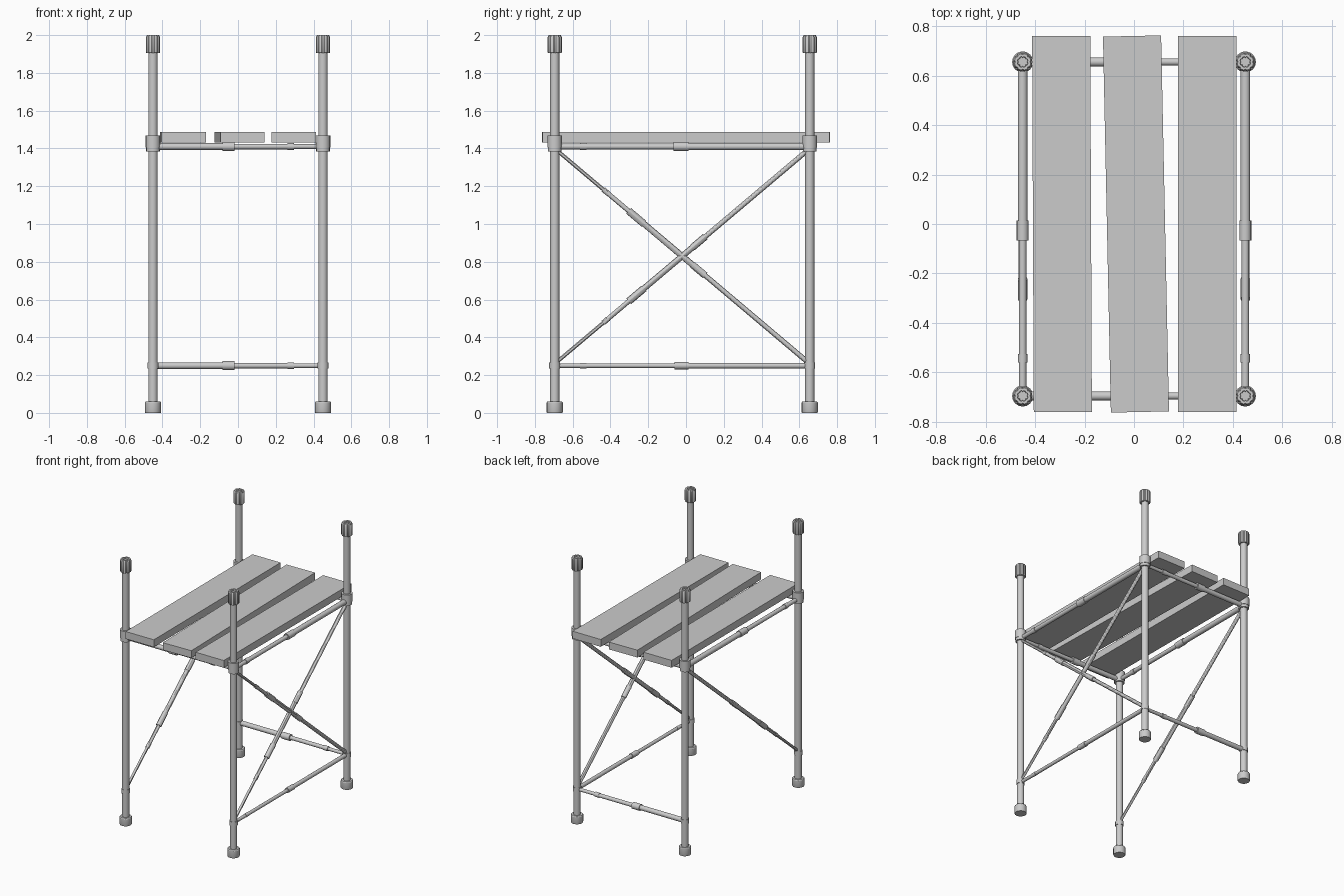
import bpy, bmesh, math
from mathutils import Vector

if "Cube" in bpy.data.objects:
    bpy.data.objects.remove(bpy.data.objects["Cube"])

X, YF, YB = 0.45, -0.695, 0.655      # post positions
Z_LOW, Z_TOP = 0.25, 1.41            # rail heights


def lathe(name, p0, p1, profile, sides=16, grooves=0):
    """Turned part from p0 to p1; profile = (fraction along axis, radius)."""
    p0, p1 = Vector(p0), Vector(p1)
    axis = p1 - p0
    rot = axis.to_track_quat('Z', 'Y')
    bm = bmesh.new()
    rings = []
    for t, r in profile:
        ring = []
        for i in range(sides):
            a = 2 * math.pi * i / sides
            k = r - (0.004 if grooves and i % grooves == 0 else 0)
            ring.append(bm.verts.new(p0 + axis * t + rot @ Vector((k * math.cos(a), k * math.sin(a), 0))))
        rings.append(ring)
    for a, b in zip(rings, rings[1:]):
        for i in range(sides):
            j = (i + 1) % sides
            bm.faces.new((a[i], a[j], b[j], b[i]))
    bm.faces.new(rings[0][::-1])
    bm.faces.new(rings[-1])
    bmesh.ops.recalc_face_normals(bm, faces=bm.faces)
    me = bpy.data.meshes.new(name)
    bm.to_mesh(me)
    bm.free()
    me.shade_smooth()
    me.set_sharp_from_angle(angle=math.radians(30))
    ob = bpy.data.objects.new(name, me)
    bpy.context.collection.objects.link(ob)
    return ob


def steps(*segments):
    """Stepped tube profile from (end fraction, radius) segments."""
    out, start = [], 0
    for end, r in segments:
        out += [(start, r), (end, r)]
        start = end
    return out


# Corner posts with foot, joint collars and ribbed top cap
for sx, side in ((-1, "left"), (1, "right")):
    for y, end in ((YF, "front"), (YB, "back")):
        n, x = f"{end}_{side}", sx * X

        def upright(part, z0, z1, prof, **kw):
            lathe(f"{n}_{part}", (x, y, z0), (x, y, z1), prof, **kw)

        upright("post", 0.01, 1.95, [(0, 0.025), (1, 0.025)])
        upright("foot", 0, 0.06, [(0, 0.041), (0.08, 0.043), (0.9, 0.043), (1, 0.039)])
        upright("lower_collar", 0.235, 0.267, [(0, 0.029), (1, 0.029)])
        upright("upper_collar", 1.385, 1.468, steps((0.25, 0.036), (1, 0.039)))
        upright("top_cap", 1.905, 2.0,
                [(0, 0.036), (0.05, 0.039), (0.88, 0.039), (1, 0.033), (1, 0.022), (0.88, 0.020)],
                sides=32, grooves=4)

# Telescopic rails across the width: front top, back top, back low
cross = steps((0.41, 0.018), (0.48, 0.024), (0.79, 0.0145), (0.83, 0.0175), (1, 0.0125))
for name, y, z in (("front_top_rail", YF, Z_TOP), ("back_top_rail", YB, Z_TOP),
                   ("back_low_rail", YB, Z_LOW)):
    lathe(name, (-X, y, z), (X, y, z), cross)

# Telescopic rails along the depth: both tops, right low
long_rail = steps((0.475, 0.0195), (0.535, 0.024), (0.875, 0.0155), (0.90, 0.019), (1, 0.015))
low_rail = steps((0.475, 0.015), (0.53, 0.019), (0.875, 0.0125), (0.90, 0.014), (1, 0.012))
for name, x, z, prof in (("left_top_rail", -X, Z_TOP, long_rail),
                         ("right_top_rail", X, Z_TOP, long_rail),
                         ("right_low_rail", X, Z_LOW, low_rail)):
    lathe(name, (x, YB, z), (x, YF, z), prof)

# Diagonal braces: crossed pair on the right, single on the left
brace = steps((0.19, 0.010), (0.21, 0.014), (0.29, 0.0125), (0.35, 0.0195),
              (0.54, 0.016), (0.59, 0.0185), (1, 0.0135))
for name, x, z0, z1 in (("right_brace_up", X, 0.26, 1.40), ("right_brace_down", X, 1.40, 0.26),
                        ("left_brace_up", -X, 0.26, 1.40)):
    lathe(name, (x, YF, z0), (x, YB, z1), brace, sides=12)

# Three loose platform planks
for name, x, angle in (("left_plank", -0.291, 0.25), ("middle_plank", 0.008, 1.2),
                       ("right_plank", 0.296, 0)):
    bpy.ops.mesh.primitive_cube_add(size=1, location=(x, 0, 1.46),
                                    rotation=(0, 0, math.radians(angle)))
    ob = bpy.context.object
    ob.name = name
    ob.scale = (0.235, 1.52, 0.055)
